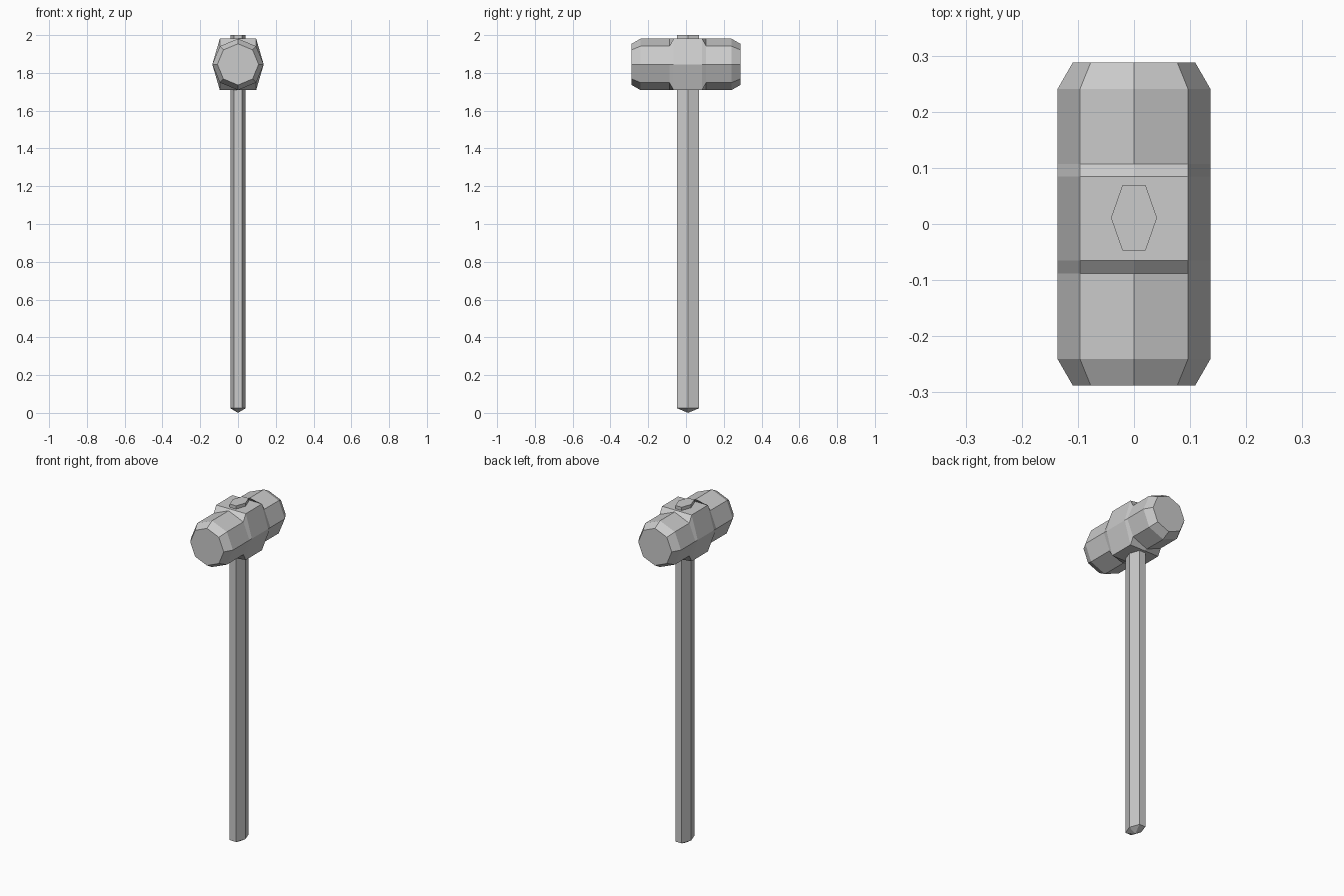
import bpy, bmesh
from math import sin, cos, pi

if "Cube" in bpy.data.objects:
    bpy.data.objects.remove(bpy.data.objects["Cube"])


def loft(name, rings, tip=None):
    """Skin a list of equal-length rings; close with caps or an optional start tip."""
    bm = bmesh.new()
    loops = [[bm.verts.new(p) for p in ring] for ring in rings]
    n = len(loops[0])
    for a, b in zip(loops, loops[1:]):
        for i in range(n):
            j = (i + 1) % n
            bm.faces.new((a[i], a[j], b[j], b[i]))
    if tip:
        t = bm.verts.new(tip)
        for i in range(n):
            bm.faces.new((loops[0][i], loops[0][(i + 1) % n], t))
    else:
        bm.faces.new(loops[0])
    bm.faces.new(loops[-1])
    bmesh.ops.recalc_face_normals(bm, faces=bm.faces)
    me = bpy.data.meshes.new(name)
    bm.to_mesh(me)
    bm.free()
    ob = bpy.data.objects.new(name, me)
    bpy.context.collection.objects.link(ob)
    return ob


# Hammer head: octagonal rings along y, squared top and bottom at the collar
ZC, R = 1.845, 0.136


def head_ring(y, r, collar=False):
    ring = []
    for k in range(8):
        x, z = r * cos(k * pi / 4), r * sin(k * pi / 4)
        if collar and k % 2:
            z = r if z > 0 else -r
        ring.append((x, y, ZC + z))
    return ring


loft("hammer_head", [head_ring(*s) for s in (
    (-0.288, 0.109), (-0.241, R), (-0.088, R), (-0.065, R, True),
    (0.085, R, True), (0.107, R), (0.241, R), (0.288, 0.109))])

# Handle: stretched hexagonal shaft with a pointed butt, poking through the head
YC = 0.011


def handle_ring(z):
    return [(0.041 * cos(k * pi / 3), YC + 0.0585 * sin(k * pi / 3) / sin(pi / 3), z)
            for k in range(6)]


loft("handle", [handle_ring(0.025), handle_ring(2.0)], tip=(0, YC, 0))
